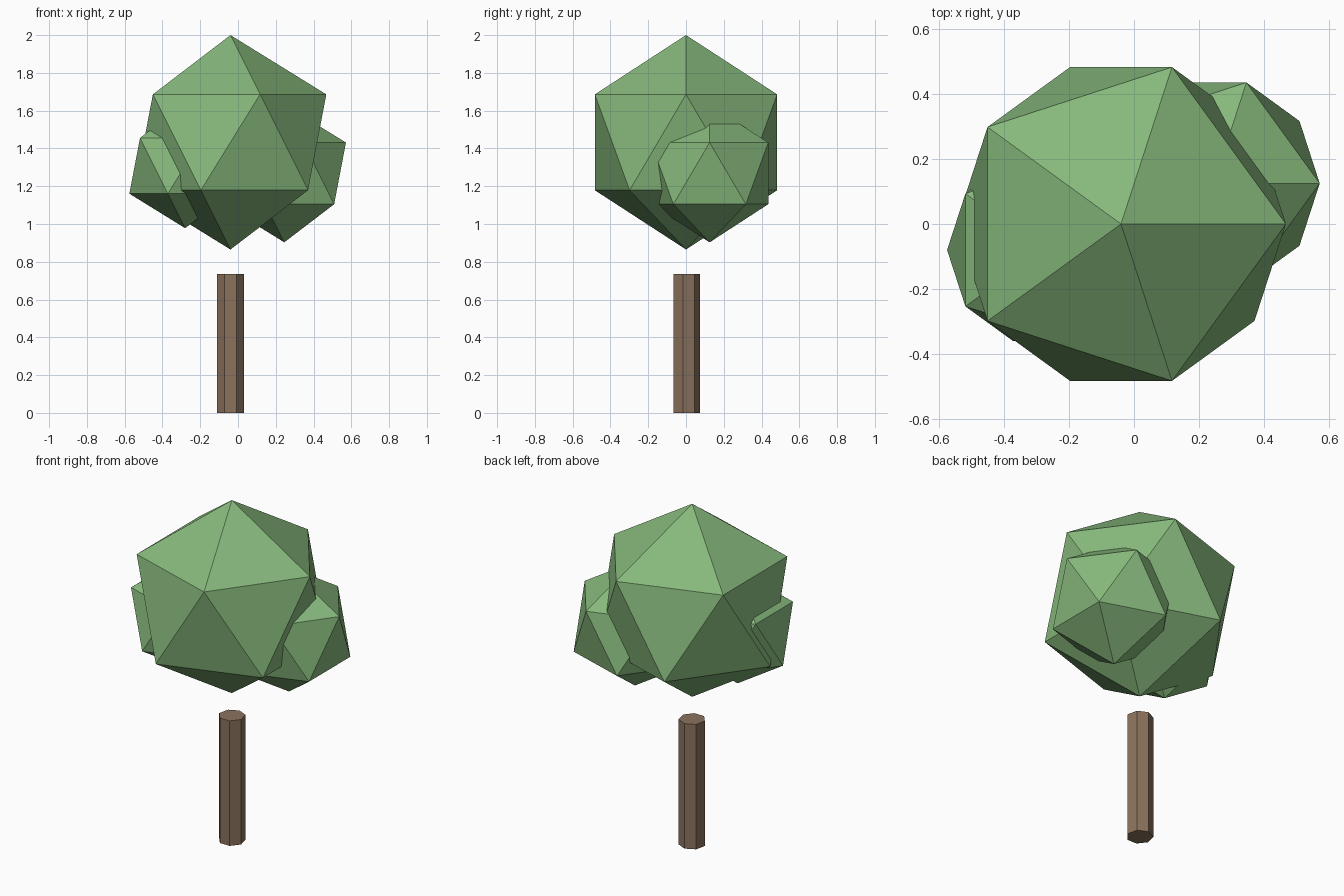
import bpy

if "Cube" in bpy.data.objects:
    bpy.data.objects.remove(bpy.data.objects["Cube"])


def material(name, color):
    mat = bpy.data.materials.new(name)
    mat.diffuse_color = color
    mat.use_nodes = True
    mat.node_tree.nodes["Principled BSDF"].inputs["Base Color"].default_value = mat.diffuse_color
    return mat


leaf = material("leaf_green", (0.24, 0.48, 0.20, 1))
bark = material("bark_brown", (0.26, 0.17, 0.11, 1))


def finish(name, mat):
    obj = bpy.context.object
    obj.name = name
    obj.data.materials.append(mat)


# Trunk: seven-sided straight post, stopping short of the foliage
HEIGHT = 0.735
bpy.ops.mesh.primitive_cylinder_add(vertices=7, radius=0.073, depth=HEIGHT,
                                    location=(-0.04, 0, HEIGHT / 2))
finish("trunk", bark)

# Foliage: three overlapping icosahedra
for name, radius, centre in [
    ("foliage_main", 0.5675, (-0.04, 0, 1.4325)),
    ("foliage_right", 0.365, (0.245, 0.125, 1.268)),
    ("foliage_left", 0.33, (-0.28, -0.08, 1.308)),
]:
    bpy.ops.mesh.primitive_ico_sphere_add(subdivisions=1, radius=radius, location=centre)
    finish(name, leaf)
